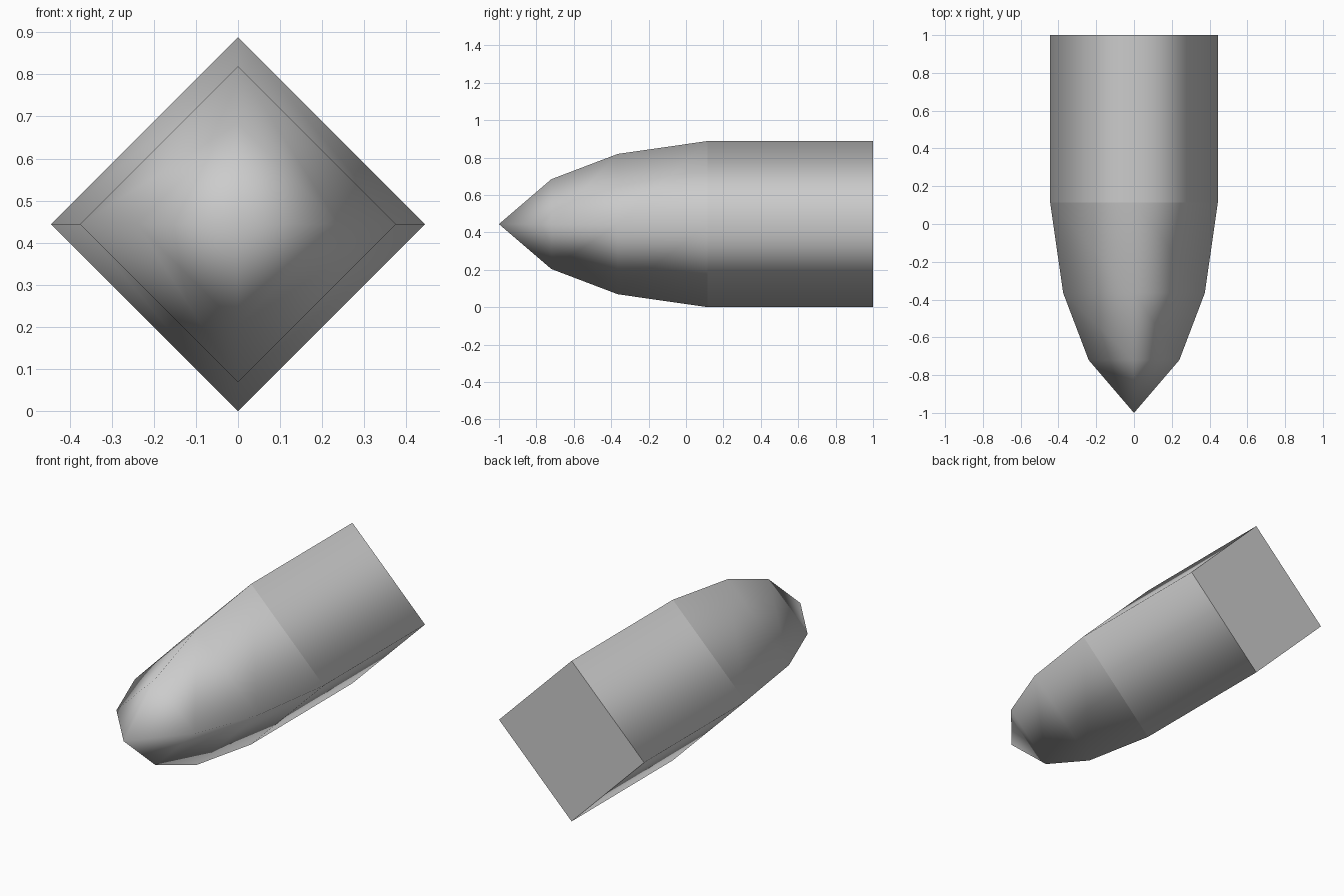
import bpy
import bmesh
from math import cos, sin, pi

cube = bpy.data.objects.get("Cube")
if cube:
    bpy.data.objects.remove(cube, do_unlink=True)

RADIUS = 0.444
SIDES = 4

grey = bpy.data.materials.new("light grey")
grey.use_nodes = True
colour = (0.6, 0.6, 0.6, 1)
grey.diffuse_color = colour
grey.node_tree.nodes["Principled BSDF"].inputs["Base Color"].default_value = colour


def loft(name, profile, cap_end=False):
    """Sweep a diamond section along y through (y, radius) pairs."""
    bm = bmesh.new()
    rings = []
    for y, r in profile:
        if r == 0:
            rings.append([bm.verts.new((0, y, RADIUS))] * SIDES)
        else:
            angles = [2 * pi * i / SIDES for i in range(SIDES)]
            rings.append([bm.verts.new((r * cos(a), y, RADIUS + r * sin(a)))
                          for a in angles])
    for a, b in zip(rings, rings[1:]):
        for i in range(SIDES):
            j = (i + 1) % SIDES
            corners = dict.fromkeys((a[i], a[j], b[j], b[i]))
            bm.faces.new(list(corners)).smooth = True
    bmesh.ops.recalc_face_normals(bm, faces=bm.faces)
    # Flat end with a crisp rim
    if cap_end:
        cap = bm.faces.new(rings[-1])
        cap.normal_update()
        if cap.normal.y < 0:
            cap.normal_flip()
        for edge in cap.edges:
            edge.smooth = False
    # Outward check for the open shell
    side = bm.faces[:][0]
    side.normal_update()
    centre = side.calc_center_median()
    if side.normal.x * centre.x + side.normal.z * (centre.z - RADIUS) < 0:
        bmesh.ops.reverse_faces(bm, faces=[f for f in bm.faces if f.smooth])
    mesh = bpy.data.meshes.new(name)
    bm.to_mesh(mesh)
    bm.free()
    mesh.materials.append(grey)
    obj = bpy.data.objects.new(name, mesh)
    bpy.context.collection.objects.link(obj)
    return obj


# Straight shaft with a flat back
loft("shaft", [(0.115, RADIUS), (1, RADIUS)], cap_end=True)

# Tapered nose ending in a point
loft("nose", [(-1, 0), (-0.72, 0.24), (-0.365, 0.375), (0.115, RADIUS)])
